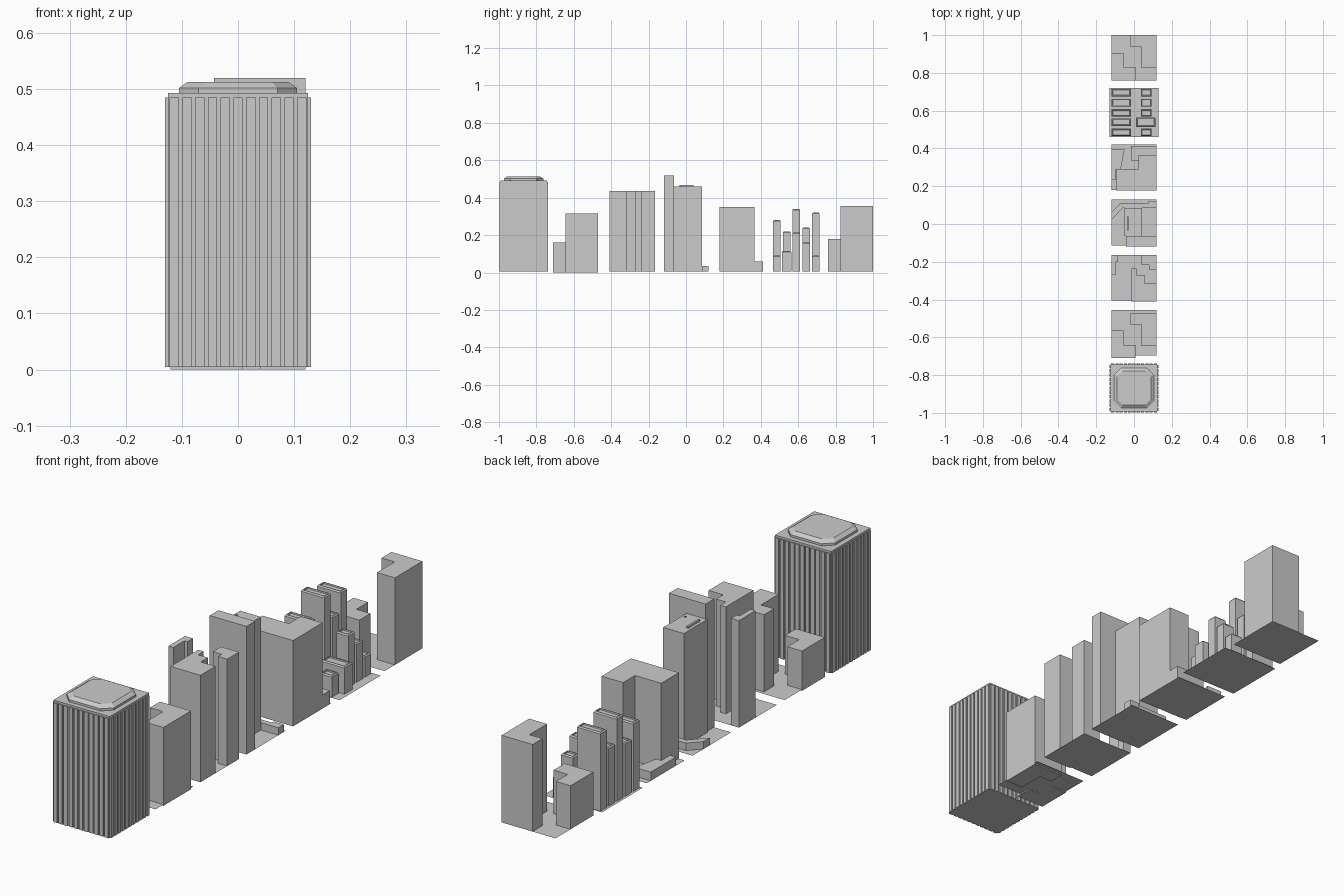
import bpy
import bmesh
from mathutils import Vector

cube = bpy.data.objects.get("Cube")
if cube:
    bpy.data.objects.remove(cube, do_unlink=True)

GROUND = .005


def finish(name, bm):
    bmesh.ops.recalc_face_normals(bm, faces=bm.faces)
    mesh = bpy.data.meshes.new(name)
    bm.to_mesh(mesh)
    bm.free()
    obj = bpy.data.objects.new(name, mesh)
    bpy.context.collection.objects.link(obj)
    return obj


def add_prism(bm, outline, bottom, top):
    """Extrude a plan outline straight up and return its roof face."""
    base = bm.faces.new([bm.verts.new((x, y, bottom)) for x, y in outline])
    result = bmesh.ops.extrude_face_region(bm, geom=[base], use_keep_orig=True)
    verts = [g for g in result["geom"] if isinstance(g, bmesh.types.BMVert)]
    roof = [g for g in result["geom"] if isinstance(g, bmesh.types.BMFace)][0]
    bmesh.ops.translate(bm, verts=verts, vec=(0, 0, top - bottom))
    return roof


def rect(x0, x1, y0, y1):
    return [(x0, y0), (x1, y0), (x1, y1), (x0, y1)]


def prism(name, outline, top, bottom=GROUND):
    bm = bmesh.new()
    add_prism(bm, outline, bottom, top)
    return finish(name, bm)


def octagon(half, cut, cy):
    a, b = half, half - cut
    pts = [(-b, -a), (b, -a), (a, -b), (a, b), (b, a), (-b, a), (-a, b), (-a, -b)]
    return [(x, y + cy) for x, y in pts]


def ground(name, x0, x1, y0, y1):
    bm = bmesh.new()
    bm.faces.new([bm.verts.new((x, y, GROUND)) for x, y in rect(x0, x1, y0, y1)])
    return finish(name, bm)


# Ribbed tower
TOWER_Y, HALF = -.868, .125
prism("tower_body", rect(-HALF, HALF, TOWER_Y - HALF, TOWER_Y + HALF), .493)

bm = bmesh.new()
RIBS = 11
pitch = 2 * HALF / RIBS
for i in range(RIBS):
    c = -HALF + pitch * (i + .5)
    w = pitch * .36
    for side in (-1, 1):
        inner, outer = sorted((side * (HALF - .002), side * (HALF + .005)))
        add_prism(bm, rect(c - w, c + w, TOWER_Y + inner, TOWER_Y + outer), GROUND, .485)
        add_prism(bm, rect(inner, outer, TOWER_Y + c - w, TOWER_Y + c + w), GROUND, .485)
finish("tower_ribs", bm)

# Octagonal roof cap with sloping edges
bm = bmesh.new()
roof = add_prism(bm, octagon(.105, .035, TOWER_Y), .493, .502)
result = bmesh.ops.extrude_face_region(bm, geom=[roof])
bmesh.ops.delete(bm, geom=[roof], context="FACES_ONLY")
for v in [g for g in result["geom"] if isinstance(g, bmesh.types.BMVert)]:
    v.co.x *= .85
    v.co.y = TOWER_Y + (v.co.y - TOWER_Y) * .85
    v.co.z = .513
finish("tower_roof_cap", bm)

# Ground tiles
ground("pair_ground_south", -.12, .12, -.695, -.455)
ground("stepped_ground", -.12, .12, -.405, -.165)
ground("slab_ground", -.12, .12, -.115, .13)
ground("corner_ground", -.12, .12, .18, .42)
ground("rows_ground", -.13, .13, .46, .72)
ground("pair_ground_north", -.12, .12, .76, 1)

# Two matching blocks, each a tall and a low interlocking L
TALL_L = [(-.018, .937), (.04, .937), (.04, .825), (.12, .825), (.12, 1), (-.018, 1)]
LOW_L = [(-.12, .76), (.008, .76), (.008, .83), (-.055, .83), (-.055, .905), (-.12, .905)]
for label, shift, bottom, tall, low in (("north", 0, GROUND, .355, .18),
                                        ("south", -1.47, 0, .315, .16)):
    for part, outline, top in (("tall", TALL_L, tall), ("low", LOW_L, low)):
        prism(f"{part}_corner_building_{label}",
              [(x, y + shift) for x, y in outline], top, bottom)

# Stepped block of three equal-height buildings
prism("stepped_building", [(-.013, -.41), (.12, -.41), (.12, -.315), (.055, -.315),
                           (.055, -.27), (.012, -.27), (.012, -.235), (-.013, -.235)], .435)
prism("slim_building", [(.04, -.217), (.08, -.217), (.08, -.24), (.12, -.24),
                        (.12, -.165), (.04, -.165)], .435)
prism("narrow_building", [(-.12, -.27), (-.098, -.27), (-.098, -.2), (-.085, -.2),
                          (-.085, -.165), (-.12, -.165)], .435)

# Slab block: high slab, main block, roof fins and a low angled strip
prism("high_slab", rect(-.043, .12, -.118, -.063), .52)
prism("main_block", rect(-.05, .042, -.064, .085), .46)
prism("roof_fin", rect(-.038, -.03, -.035, .04), .468, .46)
prism("roof_vent", rect(.024, .03, -.036, -.03), .464, .46)
prism("low_strip", [(-.12, .02), (-.06, .085), (.12, .085), (.12, .12), (.075, .12),
                    (.075, .108), (-.075, .108), (-.12, .06)], .035)

# Corner block: big L building and low annexes
prism("big_corner_building", [(-.093, .178), (.12, .178), (.12, .365), (.024, .365),
                              (.024, .29), (-.093, .29)], .35)
prism("rear_annex", [(-.015, .335), (.024, .335), (.024, .366), (.12, .366),
                     (.12, .412), (-.015, .412)], .06)
prism("side_annex", [(-.12, .235), (-.094, .235), (-.094, .291), (-.07, .291),
                     (-.05, .395), (-.12, .395)], .04)


def rimmed(name, x0, x1, y0, y1, top):
    """Box with a chamfered top edge and a shallow recessed roof."""
    bm = bmesh.new()
    roof = add_prism(bm, rect(x0, x1, y0, y1), GROUND, top - .005)
    bm.normal_update()
    up = 1 if roof.normal.z > 0 else -1
    for lift, depth in ((.004, .005), (.003, 0), (.001, -.005)):
        bmesh.ops.inset_region(bm, faces=[roof], thickness=lift, use_even_offset=True)
        bmesh.ops.translate(bm, verts=roof.verts, vec=Vector((0, 0, depth)))
    return finish(name, bm)


# Two columns of small buildings, from the front row to the back row
LEFT_TOPS = (.28, .22, .34, .24, .32)
RIGHT_TOPS = (.09, .115, .215, .16, .09)
for row, (left, right) in enumerate(zip(LEFT_TOPS, RIGHT_TOPS)):
    y = .486 + row * .052
    rimmed(f"row_tower_{row}", -.12, -.015, y - .02, y + .02, left)
    wide = row == 1
    x0, x1 = (.01, .115) if wide else (.038, .092)
    d = .025 if wide else .02
    rimmed(f"row_house_{row}", x0, x1, y - d, y + d, right)
